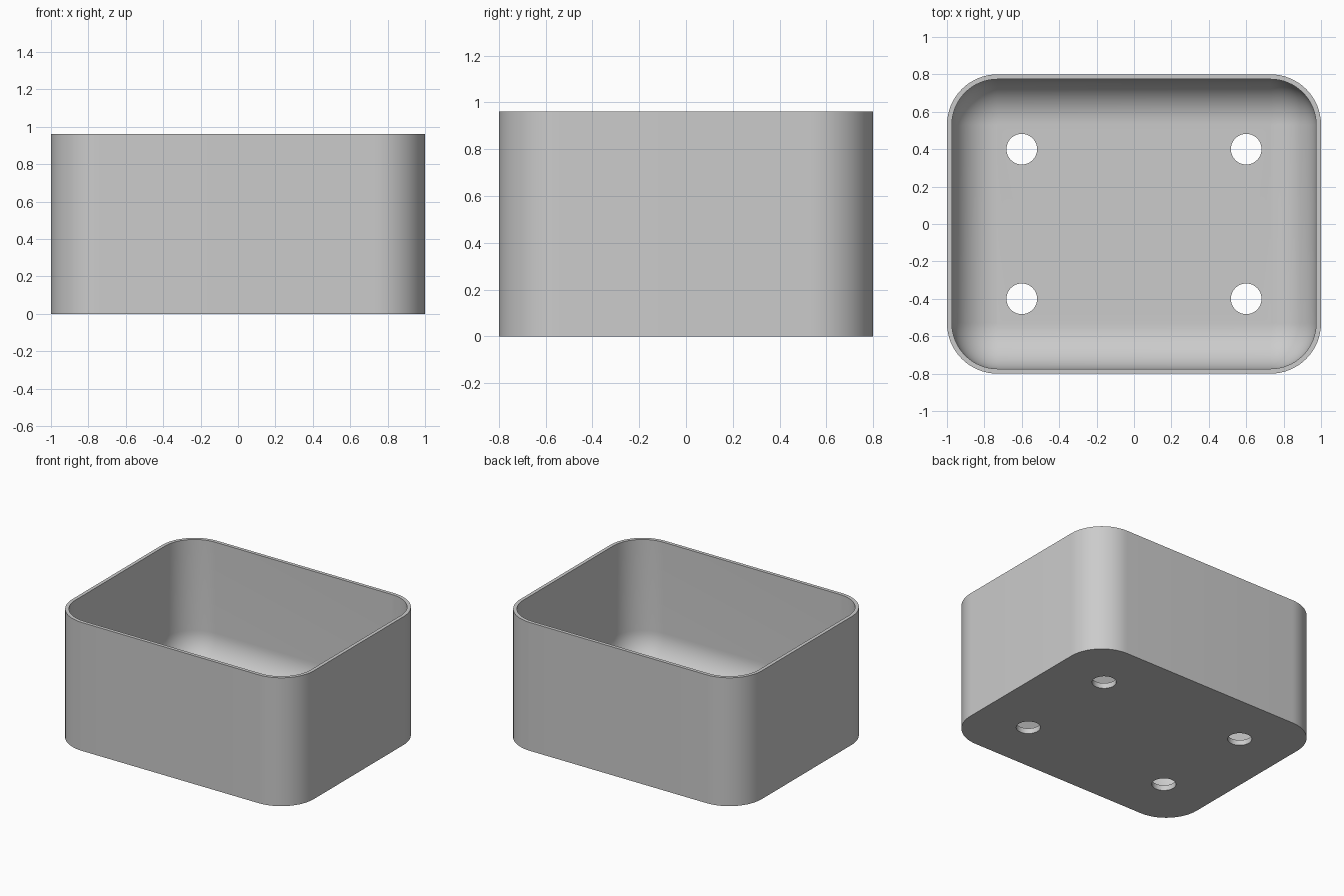
import bpy, bmesh
from math import cos, sin, pi

default = bpy.data.objects.get("Cube")
if default:
    bpy.data.objects.remove(default)

HALF_X, HALF_Y, HEIGHT = 1.0, 0.8, 0.96
CORNER, WALL, FLOOR, FILLET = 0.27, 0.026, 0.04, 0.24
SEGMENTS = 16

grey = bpy.data.materials.new("light_grey")
grey.use_nodes = True
colour = (0.6, 0.6, 0.6, 1)
grey.diffuse_color = colour
grey.node_tree.nodes["Principled BSDF"].inputs["Base Color"].default_value = colour


def rounded_ring(bm, inset, z):
    """Rounded rectangle, offset inwards from the outer wall."""
    verts = []
    radius = CORNER - inset
    cx, cy = HALF_X - CORNER, HALF_Y - CORNER
    for quarter, (sx, sy) in enumerate([(1, 1), (-1, 1), (-1, -1), (1, -1)]):
        for i in range(SEGMENTS + 1):
            a = (quarter + i / SEGMENTS) * pi / 2
            verts.append(bm.verts.new((sx * cx + radius * cos(a),
                                       sy * cy + radius * sin(a), z)))
    return verts


# Section from the underside, over the rim, down to the rounded inner floor
section = [(0, 0), (0, HEIGHT), (WALL, HEIGHT)]
for i in range(SEGMENTS + 1):
    a = i / SEGMENTS * pi / 2
    section.append((WALL + FILLET * (1 - cos(a)), FLOOR + FILLET * (1 - sin(a))))

# Tray body
bm = bmesh.new()
rings = [rounded_ring(bm, inset, z) for inset, z in section]
for low, high in zip(rings, rings[1:]):
    for i in range(len(low)):
        j = (i + 1) % len(low)
        bm.faces.new((low[i], low[j], high[j], high[i]))
bm.faces.new(reversed(rings[0]))
bm.faces.new(rings[-1])
mesh = bpy.data.meshes.new("tray")
bm.to_mesh(mesh)
bm.free()
tray = bpy.data.objects.new("tray", mesh)
bpy.context.collection.objects.link(tray)
mesh.materials.append(grey)

# Four round drain holes through the floor
for x in (-0.6, 0.6):
    for y in (-0.4, 0.4):
        bpy.ops.mesh.primitive_cylinder_add(vertices=48, radius=0.082, depth=0.4,
                                            location=(x, y, 0))
        cutter = bpy.context.object
        cutter.name = "hole_cutter"
        cutter.data.materials.append(grey)
        cut = tray.modifiers.new("drain_hole", 'BOOLEAN')
        cut.operation, cut.solver, cut.object = 'DIFFERENCE', 'EXACT', cutter
        bpy.ops.object.select_all(action='DESELECT')
        tray.select_set(True)
        bpy.context.view_layer.objects.active = tray
        bpy.ops.object.modifier_apply(modifier=cut.name)
        bpy.data.objects.remove(cutter)

bpy.ops.object.shade_smooth_by_angle(angle=pi / 6)
